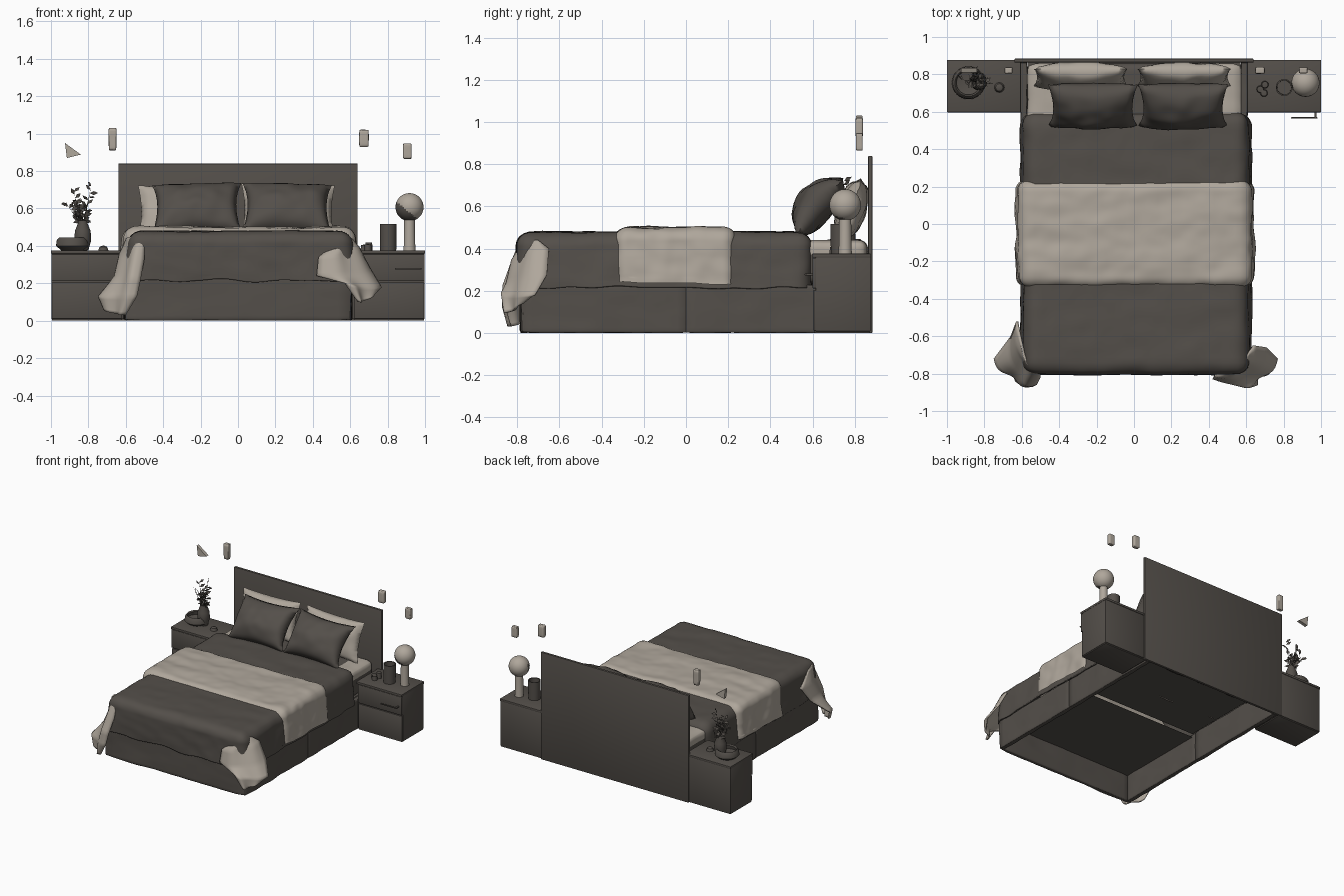
import bpy, bmesh, math, random
from mathutils import Vector, noise

if "Cube" in bpy.data.objects:
    bpy.data.objects.remove(bpy.data.objects["Cube"])

random.seed(4)


def material(name, rgb):
    m = bpy.data.materials.new(name)
    m.diffuse_color = (*rgb, 1)
    m.use_nodes = True
    m.node_tree.nodes["Principled BSDF"].inputs["Base Color"].default_value = m.diffuse_color
    return m


DARK = material("charcoal_taupe", (0.088, 0.078, 0.068))
LIGHT = material("warm_linen", (0.43, 0.385, 0.33))


def finish(name, bm, mats, angle=40, thick=0, recalc=True):
    if recalc:
        bmesh.ops.recalc_face_normals(bm, faces=bm.faces)
    me = bpy.data.meshes.new(name)
    bm.to_mesh(me)
    bm.free()
    for m in (mats if isinstance(mats, list) else [mats]):
        me.materials.append(m)
    for p in me.polygons:
        p.use_smooth = True
    me.set_sharp_from_angle(angle=math.radians(angle))
    ob = bpy.data.objects.new(name, me)
    bpy.context.collection.objects.link(ob)
    if thick:
        mod = ob.modifiers.new("thickness", 'SOLIDIFY')
        mod.thickness = thick
        mod.offset = -1
    return ob


def box(name, lo, hi, mat, bevel=0.004):
    bm = bmesh.new()
    bmesh.ops.create_cube(bm, size=1)
    for v in bm.verts:
        v.co = Vector([(a + b) / 2 + (b - a) * c for a, b, c in zip(lo, hi, v.co)])
    if bevel:
        bmesh.ops.bevel(bm, geom=bm.edges[:], offset=bevel, segments=2, affect='EDGES', profile=0.5)
    return finish(name, bm, mat)


def soft_box(name, lo, hi, r, mats, n=20, bump=0.006, shell=False, flare=0.0, dark_rule=None, thick=0):
    """Rounded cushion box; a shell has no underside and hangs down with a flared hem."""
    lo, hi = Vector(lo), Vector(hi)
    c, s = (lo + hi) / 2, (hi - lo) / 2
    bm = bmesh.new()
    bmesh.ops.create_cube(bm, size=2)
    bmesh.ops.subdivide_edges(bm, edges=bm.edges[:], cuts=n, use_grid_fill=True)
    if shell:
        under = [f for f in bm.faces if f.calc_center_median().z < -0.999]
        bmesh.ops.delete(bm, geom=under, context='FACES')
    for v in bm.verts:
        p = Vector([a * b for a, b in zip(v.co, s)])
        q = Vector([max(r - b, min(b - r, a)) for a, b in zip(p, s)])
        if shell:
            q.z = min(p.z, s.z - r)
        d = p - q
        if d.length > 1e-6:
            d.normalize()
        p = q + d * r
        t = (1 - p.z / s.z) / 2
        p.x *= 1 + flare * t
        p += c
        wave = noise.noise(Vector((p.x * 4, p.y * 9, p.z * 5))) + 0.5 * noise.noise(p * 14)
        p += d * wave * bump
        if shell and t > 0.9:
            p.z += 0.02 * noise.noise(Vector((p.x * 5, p.y * 5, 3)))
        p.z = max(p.z, 0)
        v.co = p
    if dark_rule:
        for f in bm.faces:
            f.material_index = int(dark_rule(f.calc_center_median()))
    return finish(name, bm, mats, 60, thick)


def pillow(name, centre, w, h, t, up, mat, n=22, roll=0.0, bend=0.0, pinch=0.07):
    """Square cushion with pinched corners, a thin seam and a leaning back."""
    up = Vector(up).normalized()
    right = Vector((1, 0, roll)).normalized()
    out = right.cross(up)
    bm = bmesh.new()
    for side in (1, -1):
        rows = []
        for j in range(n + 1):
            row = []
            for i in range(n + 1):
                u, v = 2 * i / n - 1, 2 * j / n - 1
                x = u * w / 2 * (1 - pinch * (1 - v * v))
                y = v * h / 2 * (1 - pinch * (1 - u * u))
                d = t / 2 * ((1 - u ** 2) * (1 - v ** 2)) ** 0.45
                d *= 1 + 0.2 * noise.noise(Vector((x * 12, y * 12, centre[0] * 9)))
                off = side * (d + 0.002) + bend * (1 - v * v)
                row.append(bm.verts.new(Vector(centre) + right * x + up * y + out * off))
            rows.append(row)
        for a, b in zip(rows, rows[1:]):
            for i in range(n):
                bm.faces.new((a[i], a[i + 1], b[i + 1], b[i]))
    bmesh.ops.remove_doubles(bm, verts=bm.verts, dist=0.0045)
    return finish(name, bm, mat, 70)


def drape(name, rows, mat, n=16, steps=6):
    """Cloth corner: each row is front edge, corner control and side edge."""
    rows = [[Vector(p) for p in r] for r in rows]
    bm = bmesh.new()
    grid = []
    for k in range((len(rows) - 1) * steps + 1):
        a = min(k // steps, len(rows) - 2)
        f = k / steps - a
        p0, p1, p2 = [p.lerp(q, f) for p, q in zip(rows[a], rows[a + 1])]
        line = []
        for i in range(n + 1):
            u = i / n
            p = p0 * (1 - u) ** 2 + p1 * 2 * u * (1 - u) + p2 * u * u
            fold = math.sin(u * math.tau * 1.5) * 0.009 * min(1, k / steps)
            line.append(bm.verts.new(p + Vector((math.copysign(fold, fold * p.x), -fold, 0))))
        grid.append(line)
    for a, b in zip(grid, grid[1:]):
        for i in range(n):
            bm.faces.new((a[i], a[i + 1], b[i + 1], b[i]))
    return finish(name, bm, mat, 80, 0.012)


def lathe(name, x, y, profile, mat, n=32, dark_rule=None):
    bm = bmesh.new()
    rings = [[bm.verts.new((x + r * math.cos(math.tau * i / n), y + r * math.sin(math.tau * i / n), z))
              for i in range(n)] for r, z in profile]
    for a, b in zip(rings, rings[1:]):
        for i in range(n):
            f = bm.faces.new((a[i], a[(i + 1) % n], b[(i + 1) % n], b[i]))
            if dark_rule:
                f.material_index = int(dark_rule(f.calc_center_median()))
    bmesh.ops.remove_doubles(bm, verts=bm.verts, dist=0.0002)
    return finish(name, bm, mat)


# Headboard and hollow bed base
box("headboard", (-0.64, 0.864, 0), (0.64, 0.884, 0.84), DARK)
for s in (-1, 1):
    xs = sorted((s * 0.57, s * 0.607))
    for part, y0, y1 in (("front", -0.775, 0.004), ("rear", -0.004, 0.864)):
        soft_box("base_side_" + part, (xs[0], y0, 0), (xs[1], y1, 0.23), 0.008, DARK, 16, 0.005)
soft_box("base_foot_panel", (-0.605, -0.785, 0), (0.605, -0.75, 0.235), 0.012, DARK, 16, 0.006)
# Decks seen from below: single sheets facing up
for name, y0, y1, z in (("front_deck", -0.76, -0.03, 0.205), ("rear_deck", -0.03, 0.865, 0.23)):
    bm = bmesh.new()
    bm.faces.new([bm.verts.new(p) for p in ((-0.57, y0, z), (0.57, y0, z), (0.57, y1, z), (-0.57, y1, z))])
    finish(name, bm, DARK, recalc=False)

# Mattress, duvet and blanket
soft_box("mattress", (-0.57, 0.45, 0.232), (0.575, 0.86, 0.44), 0.04, [LIGHT, DARK], 24, 0.004,
         dark_rule=lambda p: p.z < 0.375 or abs(p.x) < 0.45)
soft_box("duvet", (-0.585, -0.805, 0.215), (0.608, 0.595, 0.48), 0.07, DARK, 44, 0.007, True, 0.04, thick=0.012)
soft_box("blanket", (-0.612, -0.34, 0.235), (0.622, 0.235, 0.498), 0.06, LIGHT, 44, 0.010, True, 0.035)

# Draped sheet corners at the foot
drape("sheet_corner_right", [
    [(0.55, -0.77, 0.44), (0.59, -0.76, 0.445), (0.61, -0.70, 0.44)],
    [(0.43, -0.815, 0.34), (0.64, -0.85, 0.36), (0.645, -0.65, 0.40)],
    [(0.42, -0.83, 0.24), (0.67, -0.90, 0.24), (0.71, -0.66, 0.28)],
    [(0.57, -0.87, 0.20), (0.68, -0.88, 0.16), (0.77, -0.72, 0.18)],
    [(0.64, -0.86, 0.10), (0.67, -0.85, 0.09), (0.73, -0.77, 0.14)]], LIGHT)
drape("sheet_corner_left", [
    [(-0.50, -0.785, 0.45), (-0.58, -0.79, 0.455), (-0.60, -0.67, 0.44)],
    [(-0.50, -0.82, 0.33), (-0.63, -0.85, 0.36), (-0.63, -0.52, 0.36)],
    [(-0.52, -0.86, 0.22), (-0.65, -0.89, 0.24), (-0.66, -0.60, 0.24)],
    [(-0.54, -0.87, 0.13), (-0.67, -0.86, 0.12), (-0.75, -0.72, 0.13)],
    [(-0.60, -0.84, 0.03), (-0.66, -0.84, 0.03), (-0.72, -0.74, 0.06)]], LIGHT)

# Pillows: light pair behind, dark pair in front
for x, r in ((-0.285, 0.02), (0.268, -0.02)):
    pillow("back_pillow", (x, 0.785, 0.585), 0.50, 0.30, 0.13, (0, 0.09, 0.28), LIGHT, roll=r)
for x, r in ((-0.22, 0.03), (0.262, -0.03)):
    pillow("front_pillow", (x, 0.635, 0.598), 0.48, 0.345, 0.17, (0, 0.21, 0.25), DARK,
           roll=r, bend=0.025, pinch=0.12)

# Nightstands with two drawers
for s in (-1, 1):
    def bx(name, x0, x1, y0, y1, z0, z1):
        a, b = sorted((s * x0, s * x1))
        box(name, (a, y0, z0), (b, y1, z1), DARK, 0.003)
    bx("nightstand_body", 0.61, 0.998, 0.615, 0.875, 0.008, 0.362)
    bx("nightstand_top", 0.605, 1.0, 0.597, 0.878, 0.358, 0.376)
    bx("upper_drawer", 0.62, 0.998, 0.60, 0.62, 0.212, 0.356)
    bx("lower_drawer", 0.62, 0.996, 0.605, 0.62, 0.01, 0.204)
    bx("nightstand_plinth", 0.62, 0.995, 0.61, 0.87, 0.0, 0.012)
# Tapered drawer handle
box("drawer_handle", (0.84, 0.563, 0.273), (0.98, 0.571, 0.282), DARK, 0.002)
box("handle_post", (0.965, 0.568, 0.273), (0.977, 0.603, 0.282), DARK, 0.002)

# Globe lamp, cup and small ornaments on the right
lathe("lamp_stem", 0.917, 0.755, [(0, 0.374), (0.032, 0.375), (0.031, 0.39), (0.028, 0.55), (0, 0.551)], LIGHT)
lathe("lamp_globe", 0.917, 0.755, [(0.075 * math.sin(math.pi * k / 24), 0.607 - 0.075 * math.cos(math.pi * k / 24))
                                  for k in range(25)], [LIGHT, DARK], 48,
      lambda p: p.x - 0.917 + 1.2 * (p.z - 0.607) < -0.035 and p.y < 0.755)
lathe("cup", 0.803, 0.73, [(0, 0.375), (0.043, 0.375), (0.045, 0.518), (0.038, 0.518), (0.037, 0.40), (0, 0.40)], DARK)
for x, y, h in ((0.675, 0.72, 0.03), (0.7, 0.745, 0.042), (0.695, 0.7, 0.032)):
    lathe("ornament", x, y, [(0, 0.375), (0.02, 0.375), (0.017, 0.375 + h), (0, 0.377 + h)], DARK, 12)

# Bowl, vase and leafy twigs on the left
lathe("bowl", -0.885, 0.755, [(0, 0.375), (0.06, 0.376), (0.088, 0.40), (0.084, 0.43), (0.072, 0.445),
                              (0.064, 0.436), (0.07, 0.41), (0, 0.395)], DARK)
lathe("vase", -0.83, 0.76, [(0, 0.375), (0.03, 0.377), (0.045, 0.43), (0.042, 0.48), (0.026, 0.52),
                            (0.026, 0.535), (0.02, 0.535), (0.015, 0.5), (0, 0.48)], DARK)
lathe("small_pebble", -0.72, 0.73, [(0, 0.375), (0.027, 0.376), (0.02, 0.395), (0, 0.403)], DARK, 12)
bm = bmesh.new()
for k in range(9):
    base = Vector((-0.83, 0.76, 0.5))
    tip = Vector((random.uniform(-0.92, -0.79), random.uniform(0.69, 0.82), random.uniform(0.56, 0.69)))
    if k == 0:
        tip = Vector((-0.785, 0.75, 0.72))
    side = Vector((0.004, 0.004, 0))
    a, b = [bm.verts.new(base + side * q) for q in (-1, 1)]
    bm.faces.new((a, b, bm.verts.new(tip)))
    for j in range(9):
        p = base.lerp(tip, 0.3 + 0.7 * j / 8)
        d = Vector((random.uniform(-1, 1), random.uniform(-1, 1), random.uniform(-0.2, 1))).normalized()
        w = d.cross(Vector((random.random(), 1, 0.3))).normalized() * 0.011
        pts = (p, p + d * 0.022 + w, p + d * 0.045, p + d * 0.022 - w)
        bm.faces.new([bm.verts.new(q) for q in pts])
finish("twigs", bm, DARK)

# Loose wall pieces above the nightstands
for x0, x1, z0, z1 in ((-0.692, -0.65, 0.91, 1.03), (0.65, 0.698, 0.93, 1.02), (0.882, 0.928, 0.865, 0.948)):
    soft_box("wall_piece", (x0, 0.805, z0), (x1, 0.838, z1), 0.006, LIGHT, 6, 0.003)
bm = bmesh.new()
pts = [(-0.925, 0.95), (-0.915, 0.87), (-0.84, 0.888)]
bot = [[bm.verts.new((x, y, z)) for x, z in pts] for y in (0.81, 0.835)]
bm.faces.new(bot[0])
bm.faces.new(bot[1])
for i in range(3):
    j = (i + 1) % 3
    bm.faces.new((bot[0][i], bot[0][j], bot[1][j], bot[1][i]))
finish("wall_wedge", bm, LIGHT)
